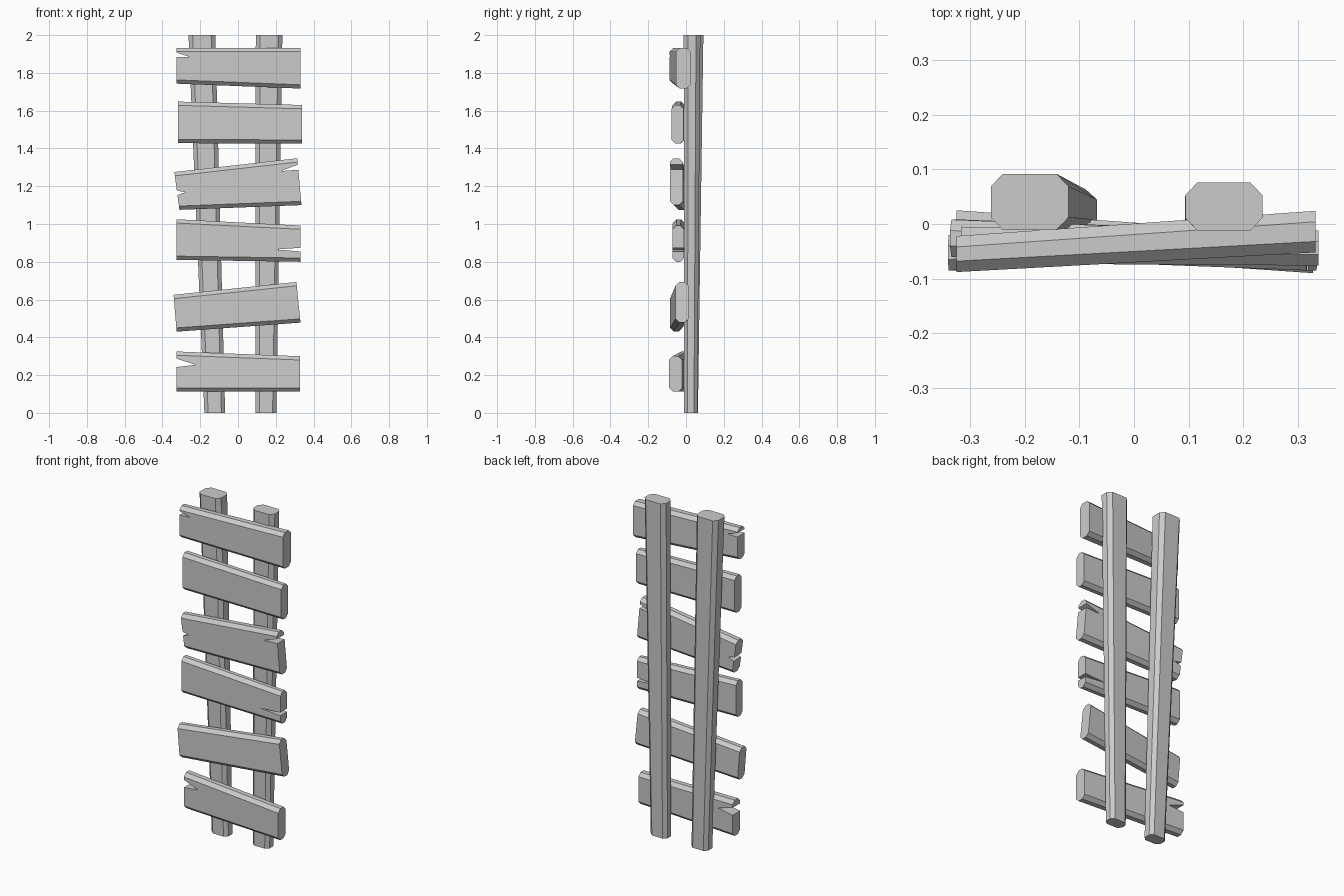
import bpy, bmesh

if "Cube" in bpy.data.objects:
    bpy.data.objects.remove(bpy.data.objects["Cube"])


def loft(name, a, b):
    """Solid between two rings with equal point counts."""
    bm = bmesh.new()
    va = [bm.verts.new(p) for p in a]
    vb = [bm.verts.new(p) for p in b]
    n = len(a)
    bm.faces.new(va)
    bm.faces.new(vb)
    for i in range(n):
        j = (i + 1) % n
        bm.faces.new((va[i], va[j], vb[j], vb[i]))
    bmesh.ops.recalc_face_normals(bm, faces=bm.faces)
    me = bpy.data.meshes.new(name)
    bm.to_mesh(me)
    bm.free()
    ob = bpy.data.objects.new(name, me)
    bpy.context.collection.objects.link(ob)
    return ob


def octagon(u0, u1, v0, v1, cu, cv):
    """Rectangle with chamfered corners."""
    return [(u0 + cu, v0), (u1 - cu, v0), (u1, v0 + cv), (u1, v1 - cv),
            (u1 - cu, v1), (u0 + cu, v1), (u0, v1 - cv), (u0, v0 + cv)]


def post(name, bottom, top):
    loft(name, [(x, y, 0) for x, y in octagon(*bottom, 0.02, 0.018)],
         [(x, y, 2) for x, y in octagon(*top, 0.022, 0.023)])


def plank_end(xb, zb, xt, zt, y0, y1):
    """End ring whose x leans from the bottom corner to the top corner."""
    return [(xb + (xt - xb) * (z - zb) / (zt - zb), y, z)
            for y, z in octagon(y0, y1, zb, zt, 0.02, 0.02)]


def plank(name, left, right, splits):
    ob = loft(name, plank_end(*left), plank_end(*right))
    for tip_x, tip_z, z_low, z_high in splits:
        # wedge-shaped split, extended past the plank end
        s = 1 if tip_x > 0 else -1
        k = (0.40 - abs(tip_x)) / (0.328 - abs(tip_x))
        tri = [(tip_x, tip_z),
               (s * 0.40, tip_z + (z_low - tip_z) * k),
               (s * 0.40, tip_z + (z_high - tip_z) * k)]
        cutter = loft("split_cutter", [(x, -0.3, z) for x, z in tri],
                      [(x, 0.3, z) for x, z in tri])
        cutter.hide_render = True
        mod = ob.modifiers.new("split", 'BOOLEAN')
        mod.operation = 'DIFFERENCE'
        mod.solver = 'EXACT'
        mod.object = cutter
        bpy.context.view_layer.objects.active = ob
        bpy.ops.object.modifier_apply(modifier=mod.name)
        bpy.data.objects.remove(cutter)


# Tapered upright posts: x0, x1, y0, y1
post("left_post", (-0.178, -0.068, -0.011, 0.063), (-0.262, -0.12, -0.011, 0.092))
post("right_post", (0.093, 0.203, -0.01, 0.06), (0.094, 0.235, -0.012, 0.076))

# Planks: ends as x/z of bottom corner, x/z of top corner, y range; splits
planks = [
    ((-0.325, 0.112, -0.325, 0.325, -0.045, 0.025),
     (0.328, 0.112, 0.328, 0.30, -0.09, -0.02), [(-0.225, 0.255, 0.242, 0.288)]),
    ((-0.325, 0.43, -0.341, 0.625, -0.085, -0.02),
     (0.331, 0.478, 0.309, 0.693, -0.055, 0.012), [])
    ,
    ((-0.325, 0.81, -0.325, 1.025, -0.07, -0.005),
     (0.33, 0.80, 0.33, 0.992, -0.072, -0.01), [(0.195, 0.865, 0.855, 0.874)]),
    ((-0.31, 1.075, -0.337, 1.275, -0.06, 0.008),
     (0.336, 1.10, 0.314, 1.348, -0.085, -0.017),
     [(0.225, 1.28, 1.288, 1.318), (-0.28, 1.168, 1.15, 1.178)]),
    ((-0.317, 1.428, -0.317, 1.648, -0.072, -0.005),
     (0.338, 1.425, 0.338, 1.63, -0.076, -0.012), []),
    ((-0.325, 1.743, -0.325, 1.932, -0.088, -0.022),
     (0.332, 1.717, 0.332, 1.932, -0.052, 0.024), [(-0.257, 1.885, 1.883, 1.908)]),
]
for i, (left, right, splits) in enumerate(planks):
    plank(f"plank_{i + 1}", left, right, splits)
